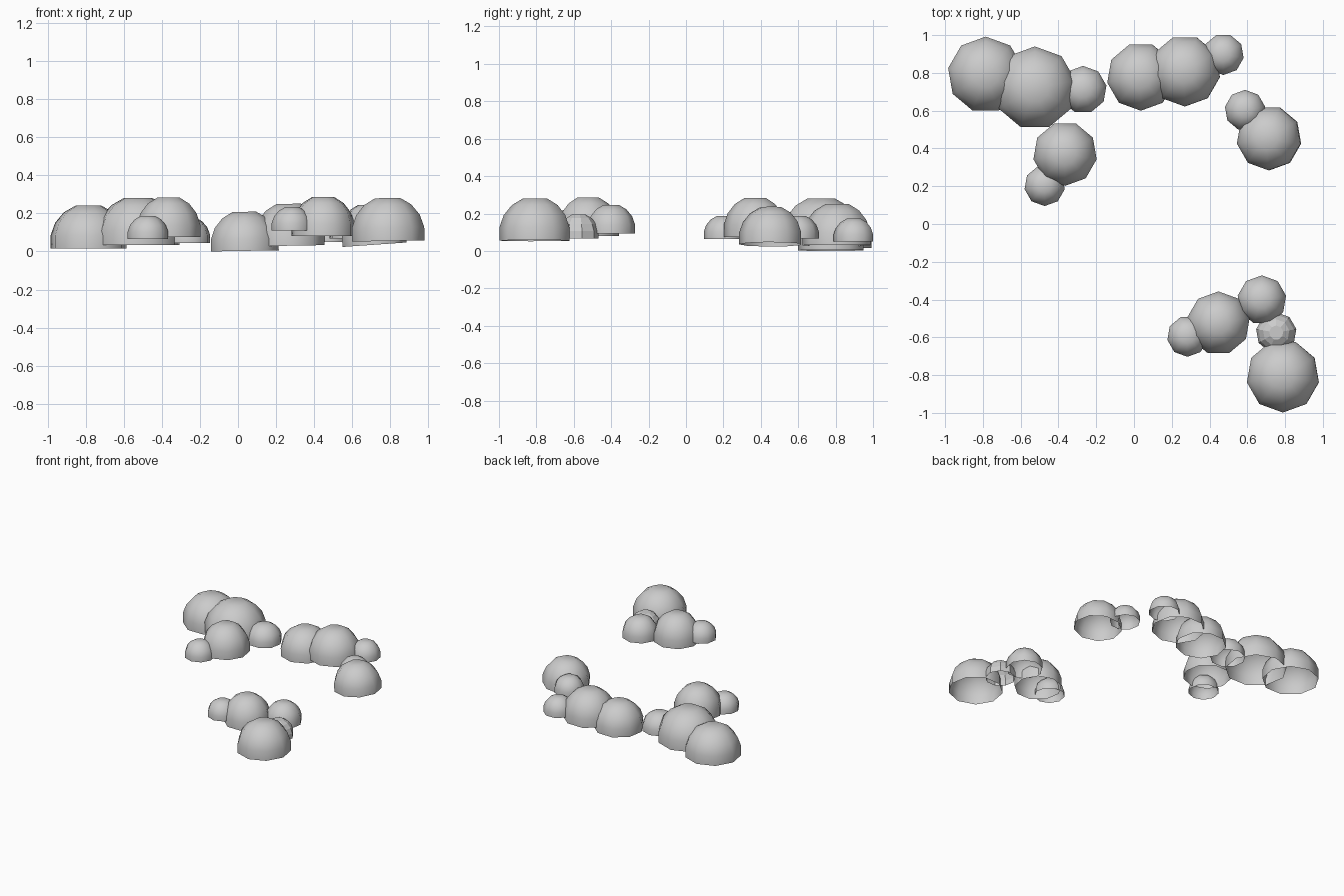
import bpy, bmesh
from math import sin, cos, pi, radians
from mathutils import Vector, Matrix

if "Cube" in bpy.data.objects:
    bpy.data.objects.remove(bpy.data.objects["Cube"])

SIDES = 9
# sphere rings from just below the equator up to the flat crown
RINGS = [radians(a) for a in (100, 80, 60, 40, 20)]


def dome(name, x, y, r, z0, z1, face=-1, tilt=0, smooth=True):
    """Open-bottomed bush dome: rim radius r, from z0 to z1; face = y direction of a corner."""
    bm = bmesh.new()
    lo, hi = cos(RINGS[0]), cos(RINGS[-1])
    rot = Matrix.Rotation(radians(-tilt), 4, 'Y')
    h = z1 - z0
    rows = []
    for a in RINGS:
        rad = r * sin(a) / sin(RINGS[0])
        z = (cos(a) - lo) / (hi - lo) * h
        row = []
        for i in range(SIDES):
            t = face * pi / 2 + 2 * pi * i / SIDES
            p = rot @ Vector((rad * cos(t), rad * sin(t), z - h / 2))
            row.append(bm.verts.new(p))
        rows.append(row)
    for a, b in zip(rows, rows[1:]):
        for i in range(SIDES):
            j = (i + 1) % SIDES
            bm.faces.new((a[i], a[j], b[j], b[i]))
    bm.faces.new(rows[-1])
    for f in bm.faces:
        f.smooth = smooth
    me = bpy.data.meshes.new(name)
    bm.to_mesh(me)
    bm.free()
    ob = bpy.data.objects.new(name, me)
    ob.location = (x, y, (z0 + z1) / 2)
    bpy.context.collection.objects.link(ob)


# back left bush row
dome("bush_back_left_outer", -0.785, 0.79, 0.202, 0.015, 0.24, 1)
dome("bush_back_left_big", -0.525, 0.72, 0.22, 0.035, 0.28, 1)
dome("bush_back_left_small", -0.27, 0.711, 0.126, 0.043, 0.18, 1)
dome("bush_left_front", -0.365, 0.372, 0.17, 0.075, 0.283, -1)
dome("bush_left_front_small", -0.473, 0.203, 0.108, 0.065, 0.187, -1)

# back right bush row
dome("bush_back_middle", 0.035, 0.78, 0.18, 0.003, 0.208, -1, 1)
dome("bush_back_right_big", 0.268, 0.81, 0.188, 0.03, 0.25, -1, 1)
dome("bush_back_right_small", 0.473, 0.898, 0.109, 0.05, 0.173, -1)
dome("bush_right_small", 0.588, 0.602, 0.108, 0.067, 0.187, 1)
dome("bush_right_big", 0.71, 0.455, 0.171, 0.035, 0.233, -1, 4)

# front right bush row
dome("bush_front_left_small", 0.283, -0.595, 0.108, 0.11, 0.232, -1)
dome("bush_front_middle", 0.447, -0.525, 0.168, 0.08, 0.286, 1)
dome("bush_front_upper", 0.677, -0.402, 0.13, 0.092, 0.245, 1)
dome("bush_front_link", 0.753, -0.575, 0.108, 0.067, 0.195, 1, 0, False)
dome("bush_front_right_big", 0.787, -0.805, 0.193, 0.055, 0.28, -1, 1)
